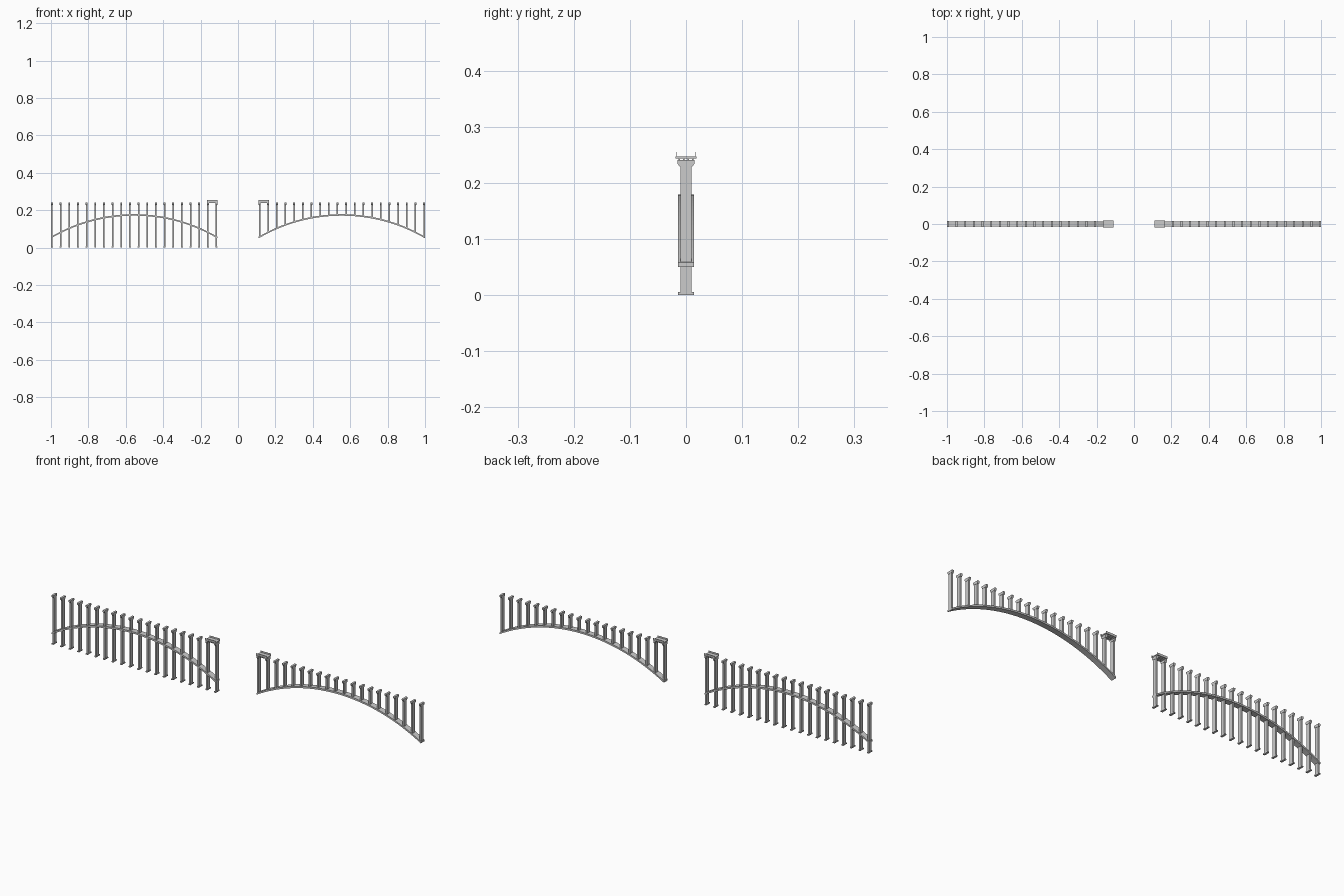
import bpy, bmesh, math

if "Cube" in bpy.data.objects:
    bpy.data.objects.remove(bpy.data.objects["Cube"])

X0, X1 = 0.11, 1.0            # extent of each arch half
MID, HALF = (X0 + X1) / 2, (X1 - X0) / 2
APEX, SPRING = 0.175, 0.054   # arch centreline heights
RISE = APEX - SPRING
R = (HALF ** 2 + RISE ** 2) / (2 * RISE)
N = 20                        # piers per arch
POSTS = [X0 + 0.005 + i * (X1 - X0 - 0.01) / (N - 1) for i in range(N)]


def arch_z(x):
    return APEX - R + math.sqrt(R ** 2 - (x - MID) ** 2)


def finish(bm, name):
    bmesh.ops.recalc_face_normals(bm, faces=bm.faces)
    me = bpy.data.meshes.new(name)
    bm.to_mesh(me)
    bm.free()
    ob = bpy.data.objects.new(name, me)
    bpy.context.collection.objects.link(ob)
    return ob


def prism(bm, section, x0, x1):
    """Extrude a closed (y, z) section along x."""
    a = [bm.verts.new((x0, y, z)) for y, z in section]
    b = [bm.verts.new((x1, y, z)) for y, z in section]
    n = len(section)
    bm.faces.new(a)
    bm.faces.new(b[::-1])
    for i in range(n):
        bm.faces.new((a[i], b[i], b[(i + 1) % n], a[(i + 1) % n]))


def box(bm, x0, x1, y0, y1, z0, z1):
    prism(bm, [(y0, z0), (y1, z0), (y1, z1), (y0, z1)], x0, x1)


def build_arch(side, name):
    bm = bmesh.new()
    segs, w, t = 38, 0.0143, 0.0042
    rings = []
    for i in range(segs + 1):
        x = X0 + (X1 - X0) * i / segs
        z = arch_z(x)
        rings.append([bm.verts.new((side * x, y, z + dz))
                      for y, dz in ((-w, -t), (w, -t), (w, t), (-w, t))])
    for a, b in zip(rings, rings[1:]):
        for k in range(4):
            bm.faces.new((a[k], a[(k + 1) % 4], b[(k + 1) % 4], b[k]))
    bm.faces.new(rings[0])
    bm.faces.new(rings[-1][::-1])
    return finish(bm, name)


def build_piers(side, to_ground, name):
    columns, caps, feet = bmesh.new(), bmesh.new(), bmesh.new()
    cap = [(-0.0105, 0.228), (0.0105, 0.228), (0.013, 0.231),
           (0.0155, 0.235), (0.0155, 0.241), (-0.0155, 0.241),
           (-0.0155, 0.235), (-0.013, 0.231)]
    for x in POSTS:
        c = side * x
        base = 0.004 if to_ground else arch_z(x)
        box(columns, c - 0.004, c + 0.004, -0.0097, 0.0097, base, 0.229)
        prism(caps, cap, c - 0.005, c + 0.005)
        if to_ground:
            box(feet, c - 0.005, c + 0.005, -0.0143, 0.0143, 0, 0.005)
    finish(columns, name + "_columns")
    finish(caps, name + "_caps")
    if to_ground:
        finish(feet, name + "_footings")
    else:
        feet.free()


def build_deck(side, name):
    xa, xb = sorted((side * 0.11, side * 0.167))
    # slab with raised thin parapets
    bm = bmesh.new()
    box(bm, xa, xb, -0.0185, 0.0185, 0.243, 0.247)
    for s in (-1, 1):
        y = s * 0.0168
        box(bm, xa, xb, y - 0.0005, y + 0.0005, 0.246, 0.2545)
    finish(bm, name + "_slab")
    # longitudinal girders
    bm = bmesh.new()
    for y in (-0.012, -0.004, 0.004, 0.012):
        box(bm, xa, xb, y - 0.0015, y + 0.0015, 0.238, 0.2435)
    finish(bm, name + "_girders")


# left half: full-height piers; right half: spandrel posts standing on the arch
for side, grounded, label in ((-1, True, "left"), (1, False, "right")):
    build_arch(side, label + "_arch_rib")
    build_piers(side, grounded, label + "_pier")
    build_deck(side, label + "_deck")
